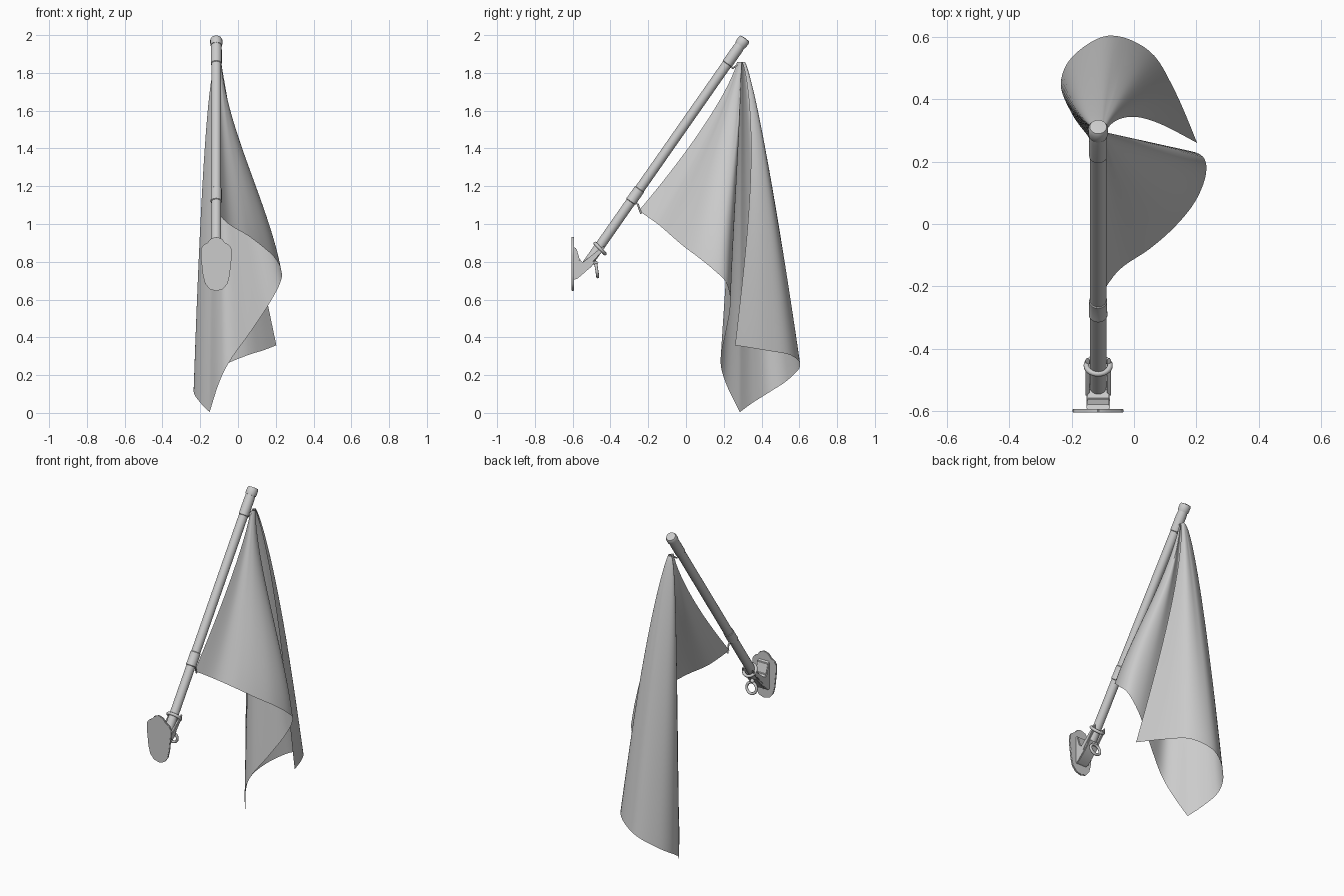
import bpy, bmesh, math
from mathutils import Vector, Matrix

old = bpy.data.objects.get("Cube")
if old:
    bpy.data.objects.remove(old, do_unlink=True)

grey = bpy.data.materials.new("plain_grey")
grey.use_nodes = True
grey.diffuse_color = (0.6, 0.6, 0.6, 1)
grey.node_tree.nodes["Principled BSDF"].inputs["Base Color"].default_value = (0.6, 0.6, 0.6, 1)

X = -0.115                                   # plane of the pole
BASE = Vector((X, -0.525, 0.785))            # lower end of the pole
TOP = Vector((X, 0.312, 1.982))
AXIS = (TOP - BASE).normalized()
LENGTH = (TOP - BASE).length


def finish(name, bm, angle=35):
    mesh = bpy.data.meshes.new(name)
    bm.to_mesh(mesh)
    bm.free()
    obj = bpy.data.objects.new(name, mesh)
    bpy.context.collection.objects.link(obj)
    mesh.materials.append(grey)
    bpy.ops.object.select_all(action='DESELECT')
    obj.select_set(True)
    bpy.context.view_layer.objects.active = obj
    bpy.ops.object.shade_smooth_by_angle(angle=math.radians(angle))
    return obj


def lathe(name, profile, origin=BASE, axis=AXIS, sides=32):
    """Revolve (radius, distance) pairs about an axis."""
    bm = bmesh.new()
    verts = [bm.verts.new((r, 0, d)) for r, d in profile]
    edges = [bm.edges.new(pair) for pair in zip(verts, verts[1:])]
    bmesh.ops.spin(bm, geom=verts + edges, cent=(0, 0, 0), axis=(0, 0, 1),
                   angle=math.tau, steps=sides)
    bmesh.ops.remove_doubles(bm, verts=bm.verts, dist=1e-5)
    bmesh.ops.recalc_face_normals(bm, faces=bm.faces)
    turn = axis.to_track_quat('Z', 'Y').to_matrix().to_4x4()
    bm.transform(Matrix.Translation(origin) @ turn)
    return finish(name, bm)


def prism(name, points, offset, bevel=0.004):
    """Extrude a flat outline and soften its edges."""
    bm = bmesh.new()
    face = bm.faces.new([bm.verts.new(p) for p in points])
    out = bmesh.ops.extrude_face_region(bm, geom=[face])
    bmesh.ops.translate(bm, vec=offset, verts=[v for v in out["geom"] if isinstance(v, bmesh.types.BMVert)])
    bmesh.ops.recalc_face_normals(bm, faces=bm.faces)
    bmesh.ops.bevel(bm, geom=list(bm.edges), offset=bevel, segments=2, affect='EDGES')
    return finish(name, bm)


def wire(name, points, radius, cyclic=False):
    curve = bpy.data.curves.new(name, 'CURVE')
    curve.dimensions = '3D'
    curve.bevel_depth, curve.bevel_resolution, curve.use_fill_caps = radius, 3, True
    spline = curve.splines.new('POLY')
    spline.points.add(len(points) - 1)
    for point, co in zip(spline.points, points):
        point.co = (*co, 1)
    spline.use_cyclic_u = cyclic
    obj = bpy.data.objects.new(name, curve)
    bpy.context.collection.objects.link(obj)
    curve.materials.append(grey)
    return obj


def ring(name, centre, normal, radius, thickness, steps=28):
    turn = Vector(normal).to_track_quat('Z', 'Y')
    angles = [math.tau * i / steps for i in range(steps)]
    return wire(name, [Vector(centre) + turn @ Vector((radius * math.cos(a), radius * math.sin(a), 0))
                       for a in angles], thickness, True)


# Pole with its end cap and sleeves
lathe("pole", [(0, 0), (0.026, 0), (0.026, LENGTH - 0.03), (0, LENGTH - 0.03)])
lathe("end_cap", [(0, LENGTH - 0.045), (0.03, LENGTH - 0.045), (0.032, LENGTH - 0.035), (0.032, LENGTH - 0.01),
                  (0.027, LENGTH), (0, LENGTH + 0.003)])
lathe("top_sleeve", [(0.026, LENGTH - 0.165), (0.029, LENGTH - 0.162), (0.029, LENGTH - 0.07), (0.027, LENGTH - 0.045)])
lathe("lower_sleeve", [(0.026, 0.405), (0.03, 0.408), (0.03, 0.416), (0.029, 0.42),
                       (0.029, 0.485), (0.026, 0.488)])

# Flag: a draped fan from the upper hoist corner to its outer edge
# each entry is x, y, z of the edge and the bow of the fold line
APEX = Vector((-0.104, 0.297, 1.858))
GATHER = 0.05                                # width of the bunched top
CORNER = (-.15, .285, .004, .85)
LOWER_EDGE = [Vector(p) for p in (
    (-.12, -.25, 1.07, 1.28), (-.05, -.15, 1.0, 1.25), (.05, -.08, .94, 1.2), (.13, -.01, .88, 1.15),
    (.195, .07, .82, 1.15), (.23, .155, .75, 1.15), (.222, .215, .685, 1.15), (.16, .235, .57, 1.1),
    (.06, .21, .42, 1.0), (-.04, .183, .28, .95), (-.1, .21, .16, .9), CORNER)]
FLY_EDGE = [Vector(p) for p in (
    CORNER, (-.2, .355, .055, .82), (-.235, .45, .115, .8), (-.195, .54, .175, .8), (-.08, .605, .25, .8),
    (.05, .555, .305, .82), (.13, .43, .33, .9), (.203, .26, .358, 1.08))]
STEPS, ROWS = 6, 40


def smooth_path(points):
    """Sample a soft path through the points."""
    path = []
    for i in range(len(points) - 1):
        a, b, c, d = (points[min(max(i + k, 0), len(points) - 1)] for k in (-1, 0, 1, 2))
        for s in range(STEPS):
            t = s / STEPS
            path.append(b + (c - a) * (t / 2) + (a * 2 - b * 5 + c * 4 - d) * (t * t / 2)
                        + (b * 3 - a - c * 3 + d) * (t ** 3 / 2))
    return path


rim = smooth_path(LOWER_EDGE) + smooth_path(FLY_EDGE) + [FLY_EDGE[-1]]
bm = bmesh.new()
columns = []
for n, p in enumerate(rim):
    place = n / (len(rim) - 1)
    bulge = 0.06 * max(0, (place - 0.85) / 0.15)
    sway = 0.55 * max(0, 1 - abs(place - 0.3) / 0.2)      # the front fold hangs in an S
    side_bow = p.w * (0.6 if p.x < APEX.x and place > 0.4 else 1)
    column = []
    for row in range(ROWS + 1):
        t = (row / ROWS) ** 1.6
        swing = sway * (t * t * (3 - 2 * t) - t)
        across, along = (GATHER + (1 - GATHER) * (t ** bow + swing) for bow in (side_bow, p.w))
        column.append(bm.verts.new((APEX.x + (p.x - APEX.x) * across,
                                    APEX.y + (p.y - APEX.y) * along + bulge * math.sin(math.pi * t ** 0.7),
                                    APEX.z + (p.z - APEX.z) * t)))
    columns.append(column)
for left, right in zip(columns, columns[1:]):
    for row in range(ROWS):
        bm.faces.new((left[row], left[row + 1], right[row + 1], right[row]))
bmesh.ops.remove_doubles(bm, verts=bm.verts, dist=1e-5)
finish("flag", bm, 80)

# Clips that hold the flag to the pole
for label, along, corner in (("upper", LENGTH - 0.165, APEX + Vector((0, -0.025, 0))),
                             ("lower", 0.418, Vector((-.115, -.24, 1.07)))):
    start = BASE + AXIS * along + Vector((0, 0.02, -0.014))
    wire(label + "_clip", [start, start + Vector((0.004, 0.01, -0.008)), corner + Vector((0, 0.002, -0.015))], 0.005)

# Wall plate: shield outline with rounded ends
half = [(0, .932), (.03, .922), (.045, .902), (.07, .887), (.081, .868), (.082, .83), (.071, .73),
        (.06, .685), (.035, .655), (0, .645)]
outline = half + [(-x, z) for x, z in reversed(half[1:-1])]
prism("wall_plate", [(X + x, -0.605, z) for x, z in outline], (0, 0.011, 0), 0.002)

# Bracket body and cradle under the pole
side = [(-.597, .88), (-.58, .87), (-.562, .81), (-.53, .785), (-.475, .81), (-.5, .775), (-.575, .71), (-.597, .705)]
prism("bracket_body", [(X - 0.038, y, z) for y, z in side], (0.076, 0, 0))
cheek = [(-.555, .79), (-.53, .76), (-.435, .865), (-.43, .885), (-.455, .87)]
for label, sign in (("left", 1), ("right", -1)):
    prism(label + "_cheek", [(X + sign * 0.028, y, z) for y, z in cheek], (sign * 0.013, 0, 0), 0.003)
ring("cradle_ring", (X, -0.455, 0.87), (0, 0.72, 0.69), 0.038, 0.009)

# Thumb screw with its hanging loop
lathe("screw", [(0, 0), (0.012, 0), (0.012, 0.05), (0, 0.05)], Vector((X, -0.51, 0.815)),
      Vector((0, 0.8, -0.57)), 16)
ring("thumb_loop", (X, -0.472, 0.753), (0, 1, 0.15), 0.033, 0.008)
